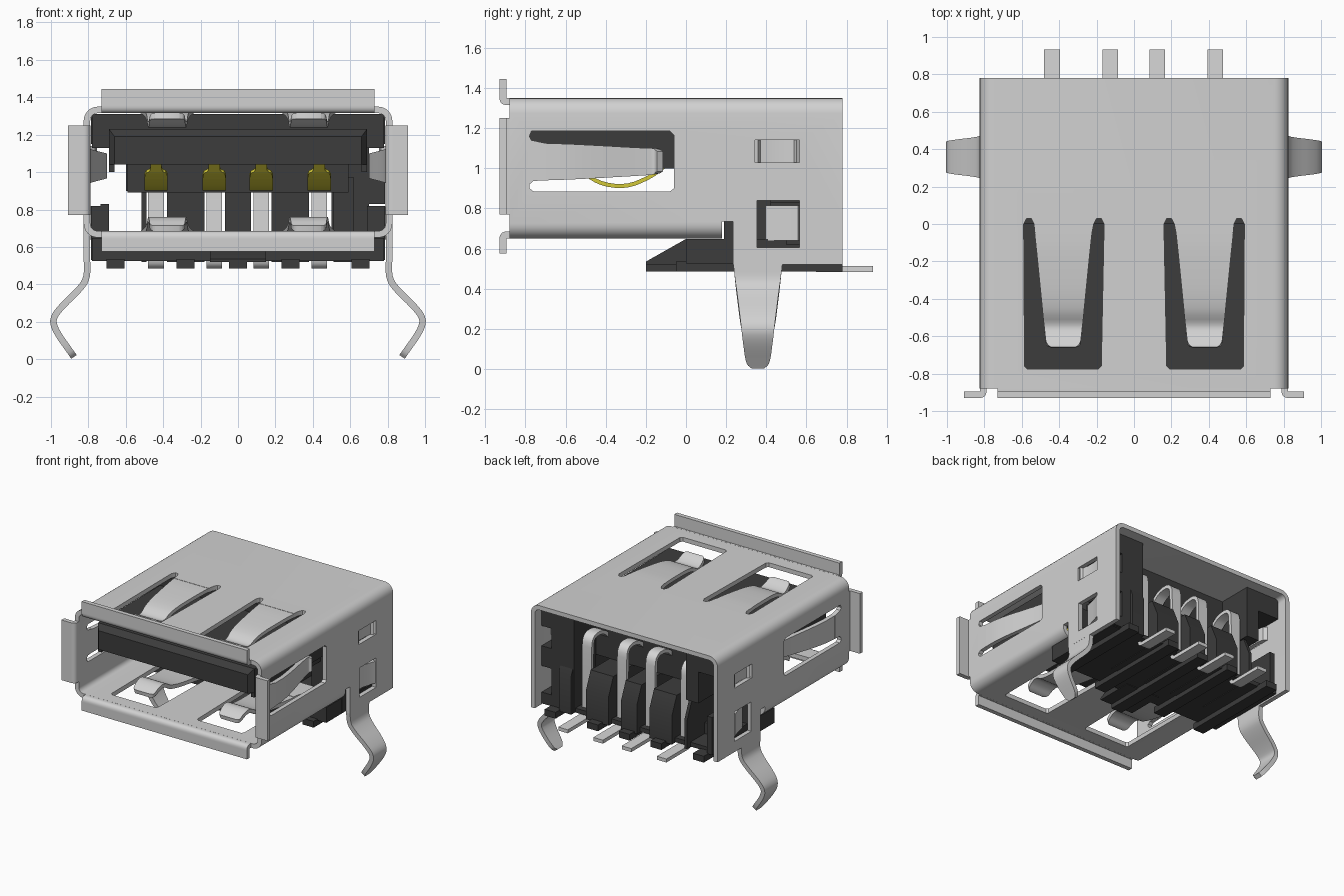
import bpy, bmesh, math
from mathutils import Vector

if "Cube" in bpy.data.objects:
    bpy.data.objects.remove(bpy.data.objects["Cube"])


def material(name, rgb, rough=0.5):
    m = bpy.data.materials.new(name)
    m.use_nodes = True
    m.diffuse_color = (*rgb, 1)
    bsdf = m.node_tree.nodes["Principled BSDF"]
    bsdf.inputs["Base Color"].default_value = (*rgb, 1)
    bsdf.inputs["Roughness"].default_value = rough
    return m


STEEL = material("shell grey", (0.64, 0.64, 0.64))
SILVER = material("contact silver", (0.68, 0.68, 0.68))
BLACK = material("black plastic", (0.045, 0.045, 0.045))
GOLD = material("contact gold", (0.65, 0.58, 0.04))
PARTS = []
T = 0.035          # sheet thickness
MID = 1.0          # mid height of the shell


def finish(name, bm, mat):
    bmesh.ops.recalc_face_normals(bm, faces=bm.faces[:])
    me = bpy.data.meshes.new(name)
    bm.to_mesh(me)
    bm.free()
    ob = bpy.data.objects.new(name, me)
    bpy.context.scene.collection.objects.link(ob)
    if mat:
        me.materials.append(mat)
        PARTS.append(ob)
    return ob


AXES = {"x": lambda u, v, w: Vector((w, u, v)),    # outline in y, z
        "y": lambda u, v, w: Vector((u, w, v)),    # outline in x, z
        "z": lambda u, v, w: Vector((u, v, w))}    # outline in x, y


def prism(name, outline, axis, a, b, mat=None):
    bm = bmesh.new()
    f = AXES[axis]
    lo = [bm.verts.new(f(u, v, a)) for u, v in outline]
    hi = [bm.verts.new(f(u, v, b)) for u, v in outline]
    n = len(lo)
    bm.faces.new(lo)
    bm.faces.new(hi)
    for i in range(n):
        j = (i + 1) % n
        bm.faces.new((lo[i], lo[j], hi[j], hi[i]))
    return finish(name, bm, mat)


def rect(u0, u1, v0, v1):
    return [(u0, v0), (u1, v0), (u1, v1), (u0, v1)]


def box(name, x, y, z, mat=None):
    return prism(name, rect(*x, *y), "z", *z, mat)


def strip(name, pts, place, mat, t=T, rounds=2):
    """Bent sheet: points are u, v, low edge, high edge."""
    pts = [Vector(p) for p in pts]
    for _ in range(rounds):                        # round the bends
        out = [pts[0]]
        for p, q in zip(pts, pts[1:]):
            out += [p.lerp(q, 0.25), p.lerp(q, 0.75)]
        pts = out + [pts[-1]]
    bm = bmesh.new()
    rings = []
    for i, p in enumerate(pts):
        d = pts[min(i + 1, len(pts) - 1)] - pts[max(i - 1, 0)]
        n = Vector((-d[1], d[0])).normalized() * t / 2
        rings.append([bm.verts.new(place(p[0] + s * n.x, p[1] + s * n.y, w))
                      for s, w in ((1, p[2]), (1, p[3]), (-1, p[3]), (-1, p[2]))])
    for r, q in zip(rings, rings[1:]):
        for k in range(4):
            bm.faces.new((r[k], r[k - 1], q[k - 1], q[k]))
    bm.faces.new(rings[0])
    bm.faces.new(rings[-1])
    return finish(name, bm, mat)


def rounded(hw, hh, r, steps=6):
    pts = []
    for k, (sx, sz) in enumerate(((1, 1), (-1, 1), (-1, -1), (1, -1))):
        for i in range(steps + 1):
            a = math.pi / 2 * (k + i / steps)
            pts.append((sx * (hw - r) + r * math.cos(a),
                        MID + sz * (hh - r) + r * math.sin(a)))
    return pts


def cut(ob, cutters):
    for c in cutters:
        m = ob.modifiers.new("cut", "BOOLEAN")
        m.operation = "DIFFERENCE"
        m.solver = "EXACT"
        m.object = c
    bpy.context.view_layer.update()
    ev = ob.evaluated_get(bpy.context.evaluated_depsgraph_get())
    me = bpy.data.meshes.new_from_object(ev)
    ob.modifiers.clear()
    ob.data = me


# Shell: rounded tube with spring slots and windows
shell = prism("shell", rounded(0.825, 0.35, 0.075), "y", -0.88, 0.78, STEEL)
bore = prism("bore", rounded(0.825 - T, 0.35 - T, 0.04), "y", -1, 1)
rear_gap = box("rear_gap", (-1, 1), (0.18, 1), (0.5, 0.735))
half = [(0.175, -0.76), (0.19, -0.775), (0.57, -0.775), (0.585, -0.76),
        (0.59, 0), (0.575, 0.03), (0.55, 0.03), (0.535, 0), (0.53, -0.05),
        (0.225, -0.05), (0.215, 0), (0.2, 0.03), (0.175, 0.03), (0.16, 0)]
slots = [prism("slot", [(s * x, y) for x, y in half], "z", 0.5, 1.5) for s in (1, -1)]
side_slot = prism("side_slot", [
    (-0.78, 1.16), (-0.77, 1.185), (-0.08, 1.185), (-0.06, 1.165), (-0.06, 0.9),
    (-0.08, 0.885), (-0.76, 0.885), (-0.78, 0.9), (-0.78, 0.92), (-0.76, 0.937),
    (-0.7, 0.94), (-0.7, 1.125), (-0.77, 1.14)], "x", -1, 1)
upper_window = prism("upper_window", rect(0.345, 0.565, 1.03, 1.14), "x", -1, 1)
lower_window = prism("lower_window", rect(0.355, 0.565, 0.605, 0.84), "x", -1, 1)
cutters = [bore, rear_gap, *slots, side_slot, upper_window, lower_window]
cut(shell, cutters)

for s, side in ((1, "left"), (-1, "right")):
    # Rear skirt, mounting leg, side spring and pressed tabs
    skirt = prism(side + "_skirt", rect(0.235, 0.78, 0.52, 0.735), "x",
                  s * 0.79, s * 0.825, STEEL)
    cut(skirt, [lower_window])
    across = lambda u, v, w, s=s: Vector((s * v, u, w))
    legs = lambda u, v, w, s=s: Vector((s * v, w, u))
    strip(side + "_leg", [(z, x, 0.358 - h, 0.358 + h) for z, x, h in (
        (0.52, 0.807, 0.122), (0.43, 0.807, 0.112), (0.37, 0.85, 0.104),
        (0.28, 0.945, 0.093), (0.215, 0.993, 0.084), (0.15, 0.975, 0.075),
        (0.035, 0.893, 0.06), (0.012, 0.877, 0.03))], legs, STEEL)
    strip(side + "_spring", [
        (-0.7, 0.807, 0.94, 1.125), (-0.55, 0.8, 0.945, 1.12),
        (-0.2, 0.72, 0.965, 1.1), (-0.15, 0.715, 0.97, 1.1),
        (-0.13, 0.745, 0.985, 1.085)], across, STEEL)
    strip(side + "_flange", [(y, x, 0.77, 1.25) for y, x in (
        (-0.88, 0.807), (-0.912, 0.807), (-0.912, 0.84), (-0.912, 0.91))], across, STEEL)
    strip(side + "_pressed_bridge", [(y, x, 1.03, 1.14) for y, x in (
        (0.345, 0.807), (0.37, 0.77), (0.54, 0.77), (0.565, 0.807))], across, STEEL, rounds=1)
    strip(side + "_lock_tab", [(y, x, 0.64, 0.815) for y, x in (
        (0.565, 0.807), (0.52, 0.79), (0.4, 0.76))], across, STEEL, rounds=1)

for s, level, lip in ((1, "top", 0.445), (-1, "bottom", 0.425)):
    # Front lips and the paired springs above and below the opening
    up = lambda u, v, w, s=s: Vector((w, u, MID + s * v))
    strip(level + "_flange", [(y, z, -0.73, 0.73) for y, z in (
        (-0.88, 0.333), (-0.912, 0.333), (-0.912, 0.37), (-0.912, lip))], up, STEEL)
    for c in (0.378, -0.378):
        strip(level + "_spring", [(y, z, c - h, c + h) for y, z, h in (
            (-0.05, 0.333, 0.153), (-0.15, 0.331, 0.142), (-0.45, 0.305, 0.112),
            (-0.535, 0.248, 0.103), (-0.6, 0.265, 0.097), (-0.645, 0.298, 0.092),
            (-0.66, 0.3, 0.065))], up, STEEL, t=0.03)

# Plastic tongue with a chamfered nose and thin side rails
box("tongue", (-0.69, 0.69), (-0.78, 0.1), (1.04, 1.23), BLACK)
nose = box("tongue_nose", (-0.69, 0.69), (-0.82, -0.78), (1.04, 1.23), BLACK)
for v in nose.data.vertices:
    if v.co.y < -0.8:
        v.co.x *= 0.66 / 0.69
        v.co.z = min(v.co.z, 1.19)
for s in (1, -1):
    box("tongue_rail", sorted((s * 0.66, s * 0.69)), (-0.78, 0.1), (1.0, 1.04), BLACK)

# Plastic body: walls, stepped base, side wall and ribs
box("body_wall", (-0.59, 0.59), (0, 0.42), (0.89, 1.31), BLACK)
box("body_top_wall", (-0.78, 0.78), (0, 0.42), (1.13, 1.31), BLACK)
box("base", (-0.78, 0.78), (0, 0.5), (0.525, 0.648), BLACK)
prism("base_wedge", [(-0.2, 0.52), (-0.2, 0.535), (0, 0.648), (0.1, 0.648), (0.1, 0.52)],
      "x", -0.15, 0.15, BLACK)
box("base_floor", (-0.78, 0.78), (0.5, 0.68), (0.525, 0.56), BLACK)
prism("notched_wall", [
    (0.5, 0.53), (0.785, 0.53), (0.785, 0.62), (0.7, 0.62), (0.7, 0.83),
    (0.785, 0.83), (0.785, 0.99), (0.7, 0.99), (0.7, 1.15), (0.785, 1.15),
    (0.785, 1.31), (0.5, 1.31)], "y", 0.42, 0.7, BLACK)
box("right_post", (-0.785, -0.6), (0.42, 0.7), (1.15, 1.31), BLACK)
box("right_pillar", (-0.6, -0.49), (0.42, 0.7), (0.9, 1.31), BLACK)
box("right_ledge", (-0.735, -0.69), (0.19, 0.72), (0.53, 0.83), BLACK)
for s in (1, -1):
    box("ledge_stop", sorted((s * 0.69, s * 0.785)), (0.19, 0.34), (0.53, 0.82), BLACK)
for x0, x1, top in ((-0.515, -0.49, 0.89), (-0.38, -0.18, 0.89), (-0.07, 0.07, 0.89),
                    (0.18, 0.38, 0.89), (0.51, 0.62, 0.97)):
    prism("rib", [(0.2, 0.52), (0.72, 0.52), (0.72, top - 0.14), (0.66, top), (0.2, top)],
          "x", x0, x1, BLACK)
for x in (-0.655, -0.28, 0, 0.28, 0.655):
    box("foot_rail", (x - 0.048, x + 0.048), (-0.05 if x else -0.2, 0.78),
        (0.485, 0.535), BLACK)

# Contacts: silver tail and gold spring bow with narrow ends
plain = lambda u, v, w: Vector((w, u, v))
for x in (-0.438, -0.127, 0.124, 0.434):
    strip("contact_tail", [(y, z, x - 0.042, x + 0.042) for y, z in (
        (0.4, 1.06), (0.48, 1.13), (0.61, 1.13), (0.62, 1.0), (0.62, 0.6),
        (0.62, 0.498), (0.7, 0.498), (0.932, 0.498))], plain, SILVER, t=0.028)
    strip("contact_bow", [(y, z, x - h, x + h) for y, z, h in (
        (-0.58, 1.05, 0.03), (-0.54, 1.01, 0.03), (-0.53, 1.0, 0.062),
        (-0.44, 0.925, 0.062), (-0.3, 0.905, 0.062), (-0.18, 0.955, 0.062),
        (-0.12, 1.0, 0.062), (-0.11, 1.01, 0.03), (-0.06, 1.05, 0.03))],
        plain, GOLD, t=0.02)

# Remove the cutters and shade
for c in cutters:
    bpy.data.objects.remove(c)
bpy.ops.object.select_all(action="DESELECT")
for ob in PARTS:
    ob.select_set(True)
bpy.context.view_layer.objects.active = shell
bpy.ops.object.shade_smooth_by_angle(angle=math.radians(30))
